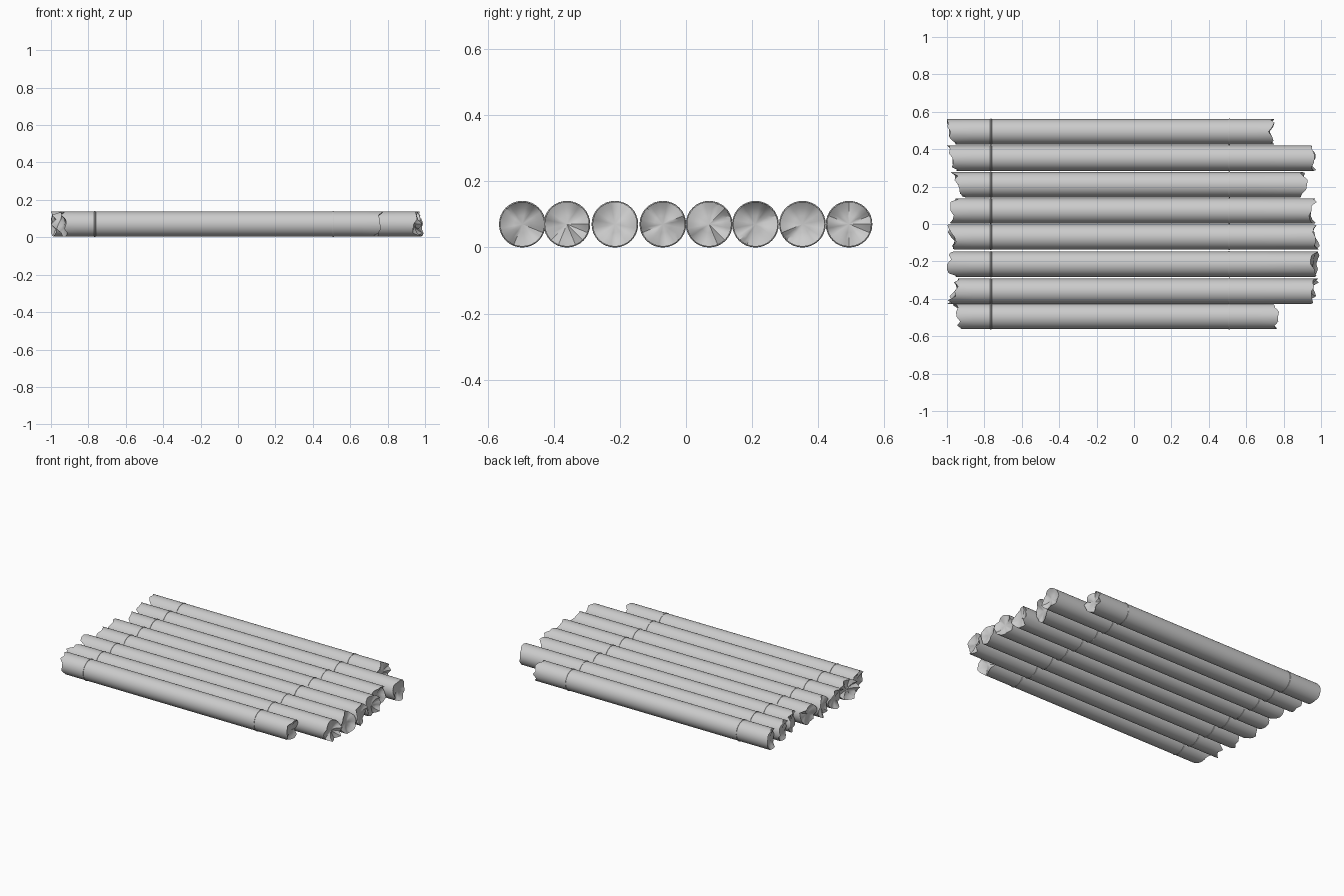
import bpy, bmesh, math, random

if "Cube" in bpy.data.objects:
    bpy.data.objects.remove(bpy.data.objects["Cube"])

random.seed(4)
N = 32            # sides of each log
R = 0.0675        # log radius
Z = 0.0705        # log axis height
BINDINGS = (-0.765, 0.51)

# y centre, left end and right end x at (+y side, top, -y side)
LOGS = [
    (0.493, (-1.00, -0.98, -0.955), (0.75, 0.72, 0.75)),
    (0.352, (-1.00, -0.97, -0.95), (0.945, 0.965, 0.96)),
    (0.210, (-0.98, -0.94, -0.90), (0.90, 0.925, 0.89)),
    (0.070, (-0.95, -0.98, -0.98), (0.97, 0.95, 0.965)),
    (-0.070, (-0.99, -0.96, -0.95), (0.955, 0.97, 0.99)),
    (-0.215, (-0.96, -1.00, -0.95), (0.985, 0.945, 0.965)),
    (-0.360, (-0.94, -0.96, -1.00), (0.985, 0.95, 0.94)),
    (-0.495, (-0.96, -0.95, -0.92), (0.74, 0.77, 0.76)),
]


def splintered_rim(keys):
    """x of the broken rim around the log, from a jagged set of 16 points."""
    mean = sum(keys) / 3
    quarter = list(keys) + [mean + random.uniform(-0.02, 0.02)]
    pts = []
    for i in range(16):
        q, t = i // 4, (i % 4) / 4
        x = quarter[q] * (1 - t) + quarter[(q + 1) % 4] * t
        if i % 4:
            x += random.uniform(-0.018, 0.018)
        pts.append(max(-1, min(0.995, x)))
    rim = []
    for i in range(N):
        a, b = pts[i // 2], pts[(i // 2 + 1) % 16]
        rim.append(a if i % 2 == 0 else (a + b) / 2)
    return rim


def add_ring(bm, y, xs, r):
    return [bm.verts.new((xs[i], y + r * math.cos(2 * math.pi * i / N),
                          Z + r * math.sin(2 * math.pi * i / N))) for i in range(N)]


def bridge(bm, a, b):
    for i in range(N):
        j = (i + 1) % N
        bm.faces.new((a[i], a[j], b[j], b[i]))


def finish(name, bm):
    bmesh.ops.recalc_face_normals(bm, faces=bm.faces)
    me = bpy.data.meshes.new(name)
    bm.to_mesh(me)
    bm.free()
    ob = bpy.data.objects.new(name, me)
    bpy.context.collection.objects.link(ob)
    bpy.ops.object.select_all(action='DESELECT')
    ob.select_set(True)
    bpy.context.view_layer.objects.active = ob
    bpy.ops.object.shade_smooth_by_angle(angle=math.radians(40))
    return ob


def broken_cap(bm, y, rim_verts, rim, inward):
    """Uneven, slightly hollow broken face."""
    mean = sum(rim) / N
    prev = rim_verts
    for r, flat, depth in ((0.72, 0.5, 0.010), (0.38, 0.8, 0.014)):
        xs = [x * (1 - flat) + mean * flat + inward * depth for x in rim]
        ring = add_ring(bm, y, xs, R * r)
        bridge(bm, prev, ring)
        prev = ring
    c = bm.verts.new((mean + inward * 0.012, y, Z))
    for i in range(N):
        bm.faces.new((prev[i], prev[(i + 1) % N], c))


# logs with splintered ends
for n, (y, left, right) in enumerate(LOGS, 1):
    bm = bmesh.new()
    rim_l, rim_r = splintered_rim(left), splintered_rim(right)
    ends = add_ring(bm, y, rim_l, R), add_ring(bm, y, rim_r, R)
    mids = [add_ring(bm, y, [x] * N, R) for x in (-0.86, 0.66)]
    bridge(bm, ends[0], mids[0])
    bridge(bm, mids[0], mids[1])
    bridge(bm, mids[1], ends[1])
    broken_cap(bm, y, ends[0], rim_l, 1)
    broken_cap(bm, y, ends[1], rim_r, -1)
    finish(f"log_{n}", bm)

    # thin binding cords around the log
    for side, x in zip(("left", "right"), BINDINGS):
        bm = bmesh.new()
        rings = []
        for k in range(8):
            t = 2 * math.pi * k / 8
            rings.append(add_ring(bm, y, [x + 0.005 * math.cos(t)] * N,
                                  0.0665 + 0.004 * math.sin(t)))
        for k in range(8):
            bridge(bm, rings[k], rings[(k + 1) % 8])
        finish(f"binding_{side}_{n}", bm)
